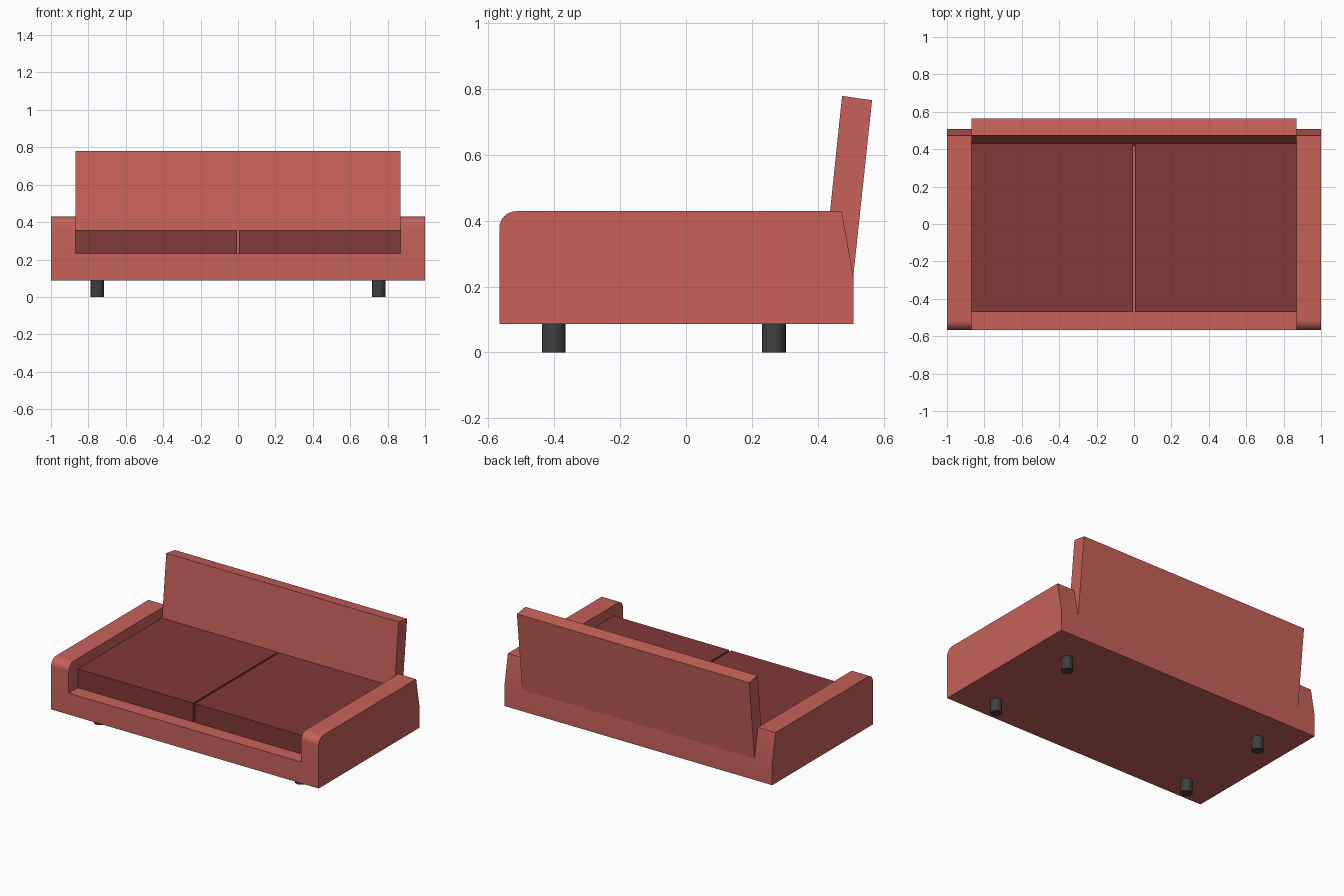
import bpy, bmesh, math

if "Cube" in bpy.data.objects:
    bpy.data.objects.remove(bpy.data.objects["Cube"])

def material(name, rgb):
    m = bpy.data.materials.new(name)
    m.diffuse_color = (*rgb, 1)
    m.use_nodes = True
    m.node_tree.nodes["Principled BSDF"].inputs["Base Color"].default_value = m.diffuse_color
    return m

RED = material("red_fabric", (0.57, 0.12, 0.10))
DARK_RED = material("dark_red_fabric", (0.22, 0.042, 0.038))
BLACK = material("dark_leg", (0.05, 0.05, 0.05))

def extrude_profile(name, profile, x0, x1, mat=None):
    """Extrude a (y, z) side profile along x."""
    bm = bmesh.new()
    face = bm.faces.new([bm.verts.new((x0, y, z)) for y, z in profile])
    ext = bmesh.ops.extrude_face_region(bm, geom=[face], use_keep_orig=True)
    bmesh.ops.translate(bm, vec=(x1 - x0, 0, 0),
                        verts=[v for v in ext["geom"] if isinstance(v, bmesh.types.BMVert)])
    bmesh.ops.recalc_face_normals(bm, faces=bm.faces)
    me = bpy.data.meshes.new(name)
    bm.to_mesh(me)
    bm.free()
    ob = bpy.data.objects.new(name, me)
    bpy.context.collection.objects.link(ob)
    if mat:
        me.materials.append(mat)
    return ob

def smooth(ob):
    bpy.ops.object.select_all(action='DESELECT')
    ob.select_set(True)
    bpy.context.view_layer.objects.active = ob
    bpy.ops.object.shade_smooth_by_angle(angle=math.radians(30))

INNER = 0.868                                   # inside face of the arms
BOTTOM, DECK, SEAT, ARM = 0.087, 0.231, 0.358, 0.429
FRONT, REAR, R = -0.567, 0.508, 0.052

# Frame: arm side profile with rounded front, seat recess cut between the arms
arc = [(FRONT + R - R * math.cos(a), ARM - R + R * math.sin(a))
       for a in (math.pi / 2 * i / 8 for i in range(9))]
frame = extrude_profile("frame_with_arms",
                        [(FRONT, BOTTOM)] + arc + [(0.473, ARM), (REAR, DECK), (REAR, BOTTOM)],
                        -1, 1, RED)
cutter = extrude_profile("recess_cutter", [(-1, DECK), (-1, 1), (1, 1), (1, DECK)],
                         -INNER, INNER, RED)
cutter.hide_render = True
cut = frame.modifiers.new("recess", 'BOOLEAN')
cut.operation, cut.solver, cut.object = 'DIFFERENCE', 'EXACT', cutter
bpy.context.view_layer.objects.active = frame
bpy.ops.object.modifier_apply(modifier=cut.name)
bpy.data.objects.remove(cutter)
smooth(frame)

# Reclined backrest
extrude_profile("backrest", [(0.417, DECK), (0.474, 0.779), (0.565, 0.766), (REAR, DECK)],
                -INNER, INNER, RED)

# Two seat cushions, rear face following the backrest
for side, x0, x1 in (("left", -INNER, -0.006), ("right", 0.006, INNER)):
    extrude_profile(side + "_seat_cushion",
                    [(-0.47, DECK), (-0.47, SEAT), (0.43, SEAT), (0.417, DECK)],
                    x0, x1, DARK_RED)

# Four round legs
for x, sx in ((-0.752, "left"), (0.752, "right")):
    for y, sy in ((-0.402, "front"), (0.267, "rear")):
        bpy.ops.mesh.primitive_cylinder_add(vertices=24, radius=0.036, depth=BOTTOM,
                                            location=(x, y, BOTTOM / 2))
        leg = bpy.context.object
        leg.name = f"{sy}_{sx}_leg"
        leg.data.materials.append(BLACK)
        smooth(leg)
